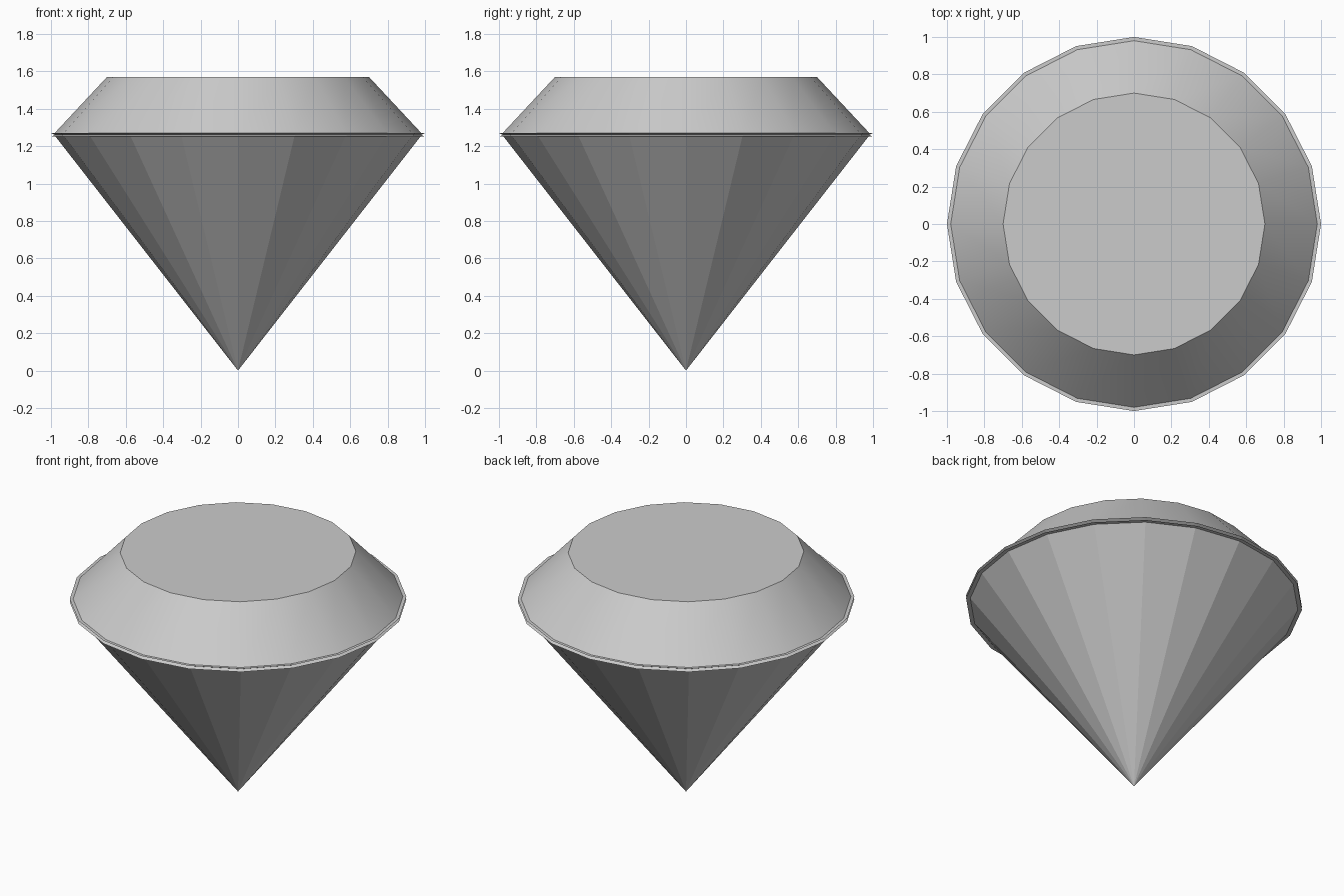
import bpy, bmesh
from math import cos, sin, pi

if "Cube" in bpy.data.objects:
    bpy.data.objects.remove(bpy.data.objects["Cube"])

SIDES = 20


def lathe(name, profile, smooth_bands=()):
    """Revolve (radius, z) points from bottom to top; a zero radius gives a point."""
    bm = bmesh.new()
    rings = []
    for r, z in profile:
        if r == 0:
            rings.append([bm.verts.new((0, 0, z))] * SIDES)
        else:
            rings.append([bm.verts.new((r * cos(2 * pi * i / SIDES), r * sin(2 * pi * i / SIDES), z))
                          for i in range(SIDES)])
    for band, (low, high) in enumerate(zip(rings, rings[1:])):
        for i in range(SIDES):
            j = (i + 1) % SIDES
            corners = list(dict.fromkeys((low[i], low[j], high[j], high[i])))
            bm.faces.new(corners).smooth = band in smooth_bands
    bm.faces.new(rings[-1])
    # Keep the rims of smooth bands crisp
    for band in smooth_bands:
        for ring in (rings[band], rings[band + 1]):
            for i in range(SIDES):
                edge = bm.edges.get((ring[i], ring[(i + 1) % SIDES]))
                edge.smooth = False
    bmesh.ops.recalc_face_normals(bm, faces=bm.faces)
    mesh = bpy.data.meshes.new(name)
    bm.to_mesh(mesh)
    bm.free()
    obj = bpy.data.objects.new(name, mesh)
    bpy.context.collection.objects.link(obj)
    return obj


# Cut gem: pointed pavilion, grooved girdle with small ledges, smooth crown, flat table
lathe("cut_gem", [
    (0, 0.0),
    (0.975, 1.25),
    (1.0, 1.25),
    (0.98, 1.26),
    (1.0, 1.27),
    (0.98, 1.27),
    (0.70, 1.57),
], smooth_bands=(5,))
